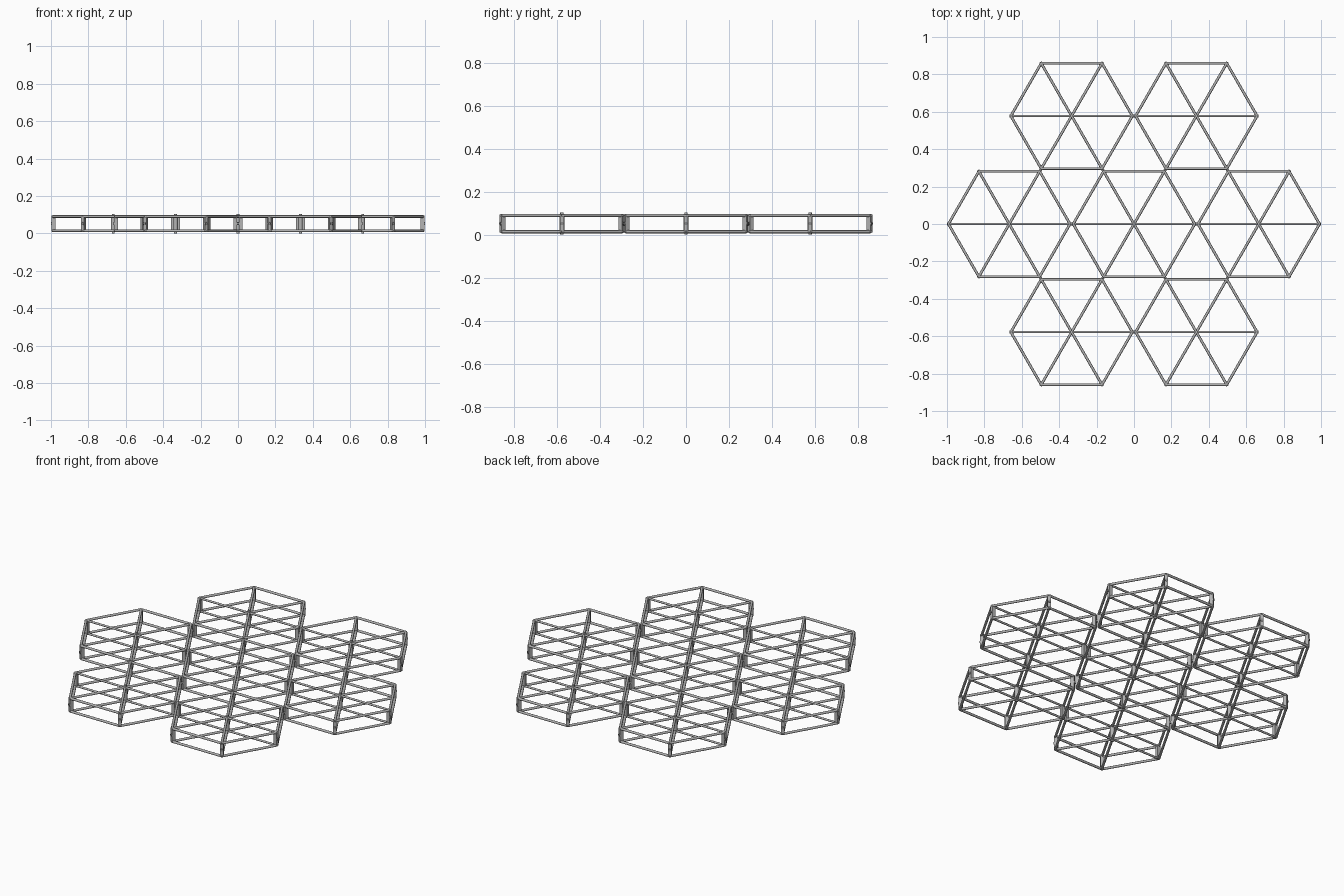
import bpy
import bmesh
from math import cos, sin, pi
from mathutils import Vector, Matrix

cube = bpy.data.objects.get("Cube")
if cube:
    bpy.data.objects.remove(cube, do_unlink=True)

RADIUS = 0.325       # module centre to corner
MID = 0.052          # mid height
RAIL_OFF = 0.038     # rail height above and below the middle
BAR = 0.0072


def material(name, value):
    m = bpy.data.materials.new(name)
    m.use_nodes = True
    colour = (value, value, value, 1)
    m.diffuse_color = colour
    m.node_tree.nodes["Principled BSDF"].inputs["Base Color"].default_value = colour
    return m


grey = material("steel grey", 0.46)
dark = material("dark steel", 0.25)


def rod(bm, a, b, r, sides=8):
    a, b = Vector(a), Vector(b)
    d = b - a
    mat = Matrix.Translation((a + b) / 2) @ d.to_track_quat('Z', 'Y').to_matrix().to_4x4()
    bmesh.ops.create_cone(bm, cap_ends=True, segments=sides, radius1=r, radius2=r,
                          depth=d.length, matrix=mat)


def corner(i, r=RADIUS, z=MID):
    return Vector((r * cos(i * pi / 3), r * sin(i * pi / 3), z))


def make_mesh(name, build, mat):
    bm = bmesh.new()
    build(bm)
    mesh = bpy.data.meshes.new(name)
    bm.to_mesh(mesh)
    bm.free()
    mesh.materials.append(mat)
    return mesh


# Upper and lower hexagonal rings
def rings(bm):
    for z in (MID - RAIL_OFF, MID + RAIL_OFF):
        for i in range(6):
            rod(bm, corner(i, z=z), corner(i + 1, z=z), BAR)


# Spokes crossing the module, the one along x being slimmer
def spokes(bm):
    for z in (MID - RAIL_OFF, MID + RAIL_OFF):
        for i, r in ((0, 0.006), (1, BAR), (2, BAR)):
            rod(bm, corner(i, z=z), corner(i + 3, z=z), r)


# Upright posts at the corners
def posts(bm):
    for i in range(6):
        mat = (Matrix.Translation(corner(i, RADIUS - 0.006)) @ Matrix.Rotation(i * pi / 3, 4, 'Z')
               @ Matrix.Diagonal((0.02, 0.018, 2 * RAIL_OFF + 0.008, 1)))
        bmesh.ops.create_cube(bm, size=1, matrix=mat)


# Coupling pins facing outward at mid height
def couplings(bm):
    for i in range(6):
        rod(bm, corner(i, RADIUS - 0.004), corner(i, RADIUS + 0.008), 0.008, 10)


# Central pin running the full height, with a collar between the rails
def hub(bm):
    rod(bm, (0, 0, 0), (0, 0, 2 * MID), 0.008, 10)
    rod(bm, (0, 0, MID - RAIL_OFF), (0, 0, MID + RAIL_OFF), 0.012, 12)


parts = {
    "ring_rails": make_mesh("ring_rails", rings, grey),
    "spokes": make_mesh("spokes", spokes, grey),
    "corner_posts": make_mesh("corner_posts", posts, grey),
    "coupling_pins": make_mesh("coupling_pins", couplings, dark),
    "hub_pin": make_mesh("hub_pin", hub, grey),
}

# Seven modules: one in the middle and six around it
centres = [(0, 0)] + [(0.667 * cos(k * pi / 3), 0.667 * sin(k * pi / 3)) for k in range(6)]
for n, (x, y) in enumerate(centres):
    for name, mesh in parts.items():
        ob = bpy.data.objects.new(f"{name}_{n}", mesh)
        ob.location = (x, y, 0)
        bpy.context.collection.objects.link(ob)

# Smooth the round bars, keep sharp ends
bpy.ops.object.select_all(action='DESELECT')
for ob in bpy.context.collection.objects:
    if ob.type == 'MESH' and ob.name.endswith("_0") and "posts" not in ob.name:
        ob.select_set(True)
        bpy.context.view_layer.objects.active = ob
bpy.ops.object.shade_smooth_by_angle(angle=pi / 3.5)
